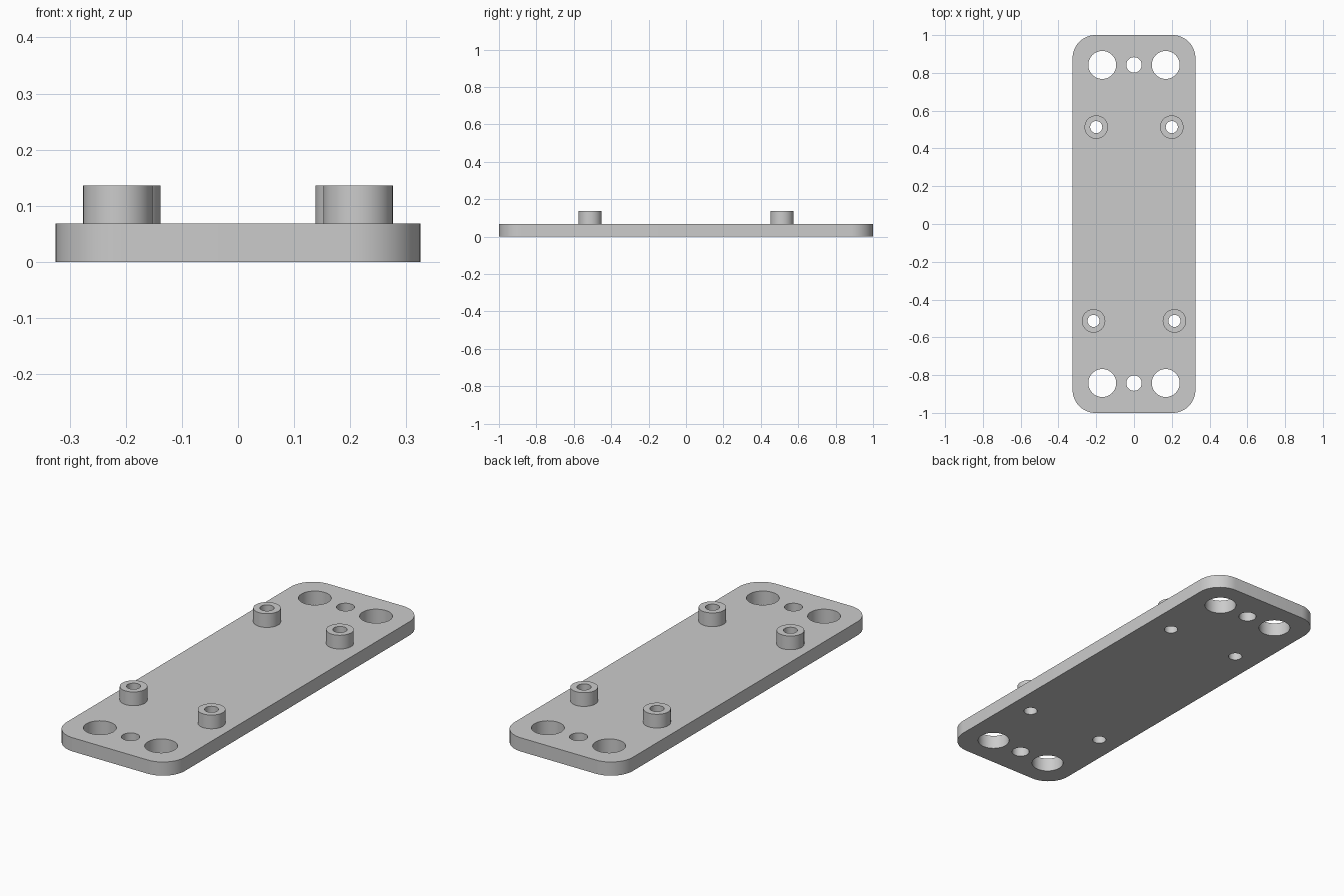
import bpy, bmesh
from math import cos, sin, pi, radians
from mathutils import Matrix, Vector

if "Cube" in bpy.data.objects:
    bpy.data.objects.remove(bpy.data.objects["Cube"], do_unlink=True)

HALF_X, HALF_Y, CORNER = 0.325, 1.0, 0.12
THICK, TOP = 0.068, 0.136
BOSS_R, BORE_R = 0.062, 0.032
SEGMENTS = 48
BOSSES = {"back": (0.2, 0.513), "front": (0.214, -0.513)}

grey = bpy.data.materials.new("light_grey")
grey.use_nodes = True
grey.diffuse_color = (0.6, 0.6, 0.6, 1)
grey.node_tree.nodes["Principled BSDF"].inputs["Base Color"].default_value = (0.6, 0.6, 0.6, 1)


def arc(cx, cy, r, start, sweep, n):
    return [(cx + r * cos(start + sweep * i / n), cy + r * sin(start + sweep * i / n))
            for i in range(n + 1)]


def circle(cx, cy, r):
    return arc(cx, cy, r, 0, 2 * pi, SEGMENTS)[:-1]


def finish(name, bm):
    bmesh.ops.remove_doubles(bm, verts=bm.verts, dist=1e-5)
    bmesh.ops.recalc_face_normals(bm, faces=bm.faces)
    mesh = bpy.data.meshes.new(name)
    bm.to_mesh(mesh)
    bm.free()
    mesh.materials.clear()
    mesh.materials.append(grey)
    obj = bpy.data.objects.new(name, mesh)
    bpy.context.collection.objects.link(obj)
    bpy.ops.object.select_all(action="DESELECT")
    obj.select_set(True)
    bpy.context.view_layer.objects.active = obj
    bpy.ops.object.shade_smooth_by_angle(angle=radians(30))
    return obj


# Base plate: rounded outline with all through holes
outline = []
for i, (sx, sy) in enumerate([(1, 1), (-1, 1), (-1, -1), (1, -1)]):
    outline += arc(sx * (HALF_X - CORNER), sy * (HALF_Y - CORNER), CORNER, i * pi / 2, pi / 2, 12)
loops = [outline]
for y in (0.842, -0.842):
    loops.append(circle(0, y, 0.041))
    loops += [circle(s * 0.168, y, 0.074) for s in (-1, 1)]
loops += [circle(s * x, y, BORE_R) for x, y in BOSSES.values() for s in (-1, 1)]

curve = bpy.data.curves.new("plate_outline", "CURVE")
curve.dimensions = "2D"
curve.fill_mode = "BOTH"
curve.extrude = THICK / 2
for pts in loops:
    spline = curve.splines.new("POLY")
    spline.points.add(len(pts) - 1)
    for p, (x, y) in zip(spline.points, pts):
        p.co = (x, y, 0, 1)
    spline.use_cyclic_u = True
helper = bpy.data.objects.new("plate_outline", curve)
bpy.context.collection.objects.link(helper)
bpy.context.view_layer.update()
filled = bpy.data.meshes.new_from_object(helper.evaluated_get(bpy.context.evaluated_depsgraph_get()))
bpy.data.objects.remove(helper, do_unlink=True)
bm = bmesh.new()
bm.from_mesh(filled)
bmesh.ops.translate(bm, verts=bm.verts, vec=(0, 0, THICK / 2))
finish("base_plate", bm)


# Hollow bosses standing on the plate, open underneath
def boss(name, x, y):
    bm = bmesh.new()
    profile = [(BOSS_R, THICK), (BOSS_R, TOP), (BORE_R, TOP), (BORE_R, THICK)]
    verts = [bm.verts.new((r, 0, z)) for r, z in profile]
    edges = [bm.edges.new(pair) for pair in zip(verts, verts[1:])]
    bmesh.ops.spin(bm, geom=verts + edges, cent=(0, 0, 0), axis=(0, 0, 1),
                   angle=2 * pi, steps=SEGMENTS)
    bmesh.ops.translate(bm, verts=bm.verts, vec=(x, y, 0))
    obj = finish(name, bm)
    # Open shell: make sure the rim faces up
    if max(obj.data.polygons, key=lambda p: abs(p.normal.z)).normal.z < 0:
        obj.data.flip_normals()


for end, (x, y) in BOSSES.items():
    boss(end + "_left_boss", x, y)
    boss(end + "_right_boss", -x, y)
